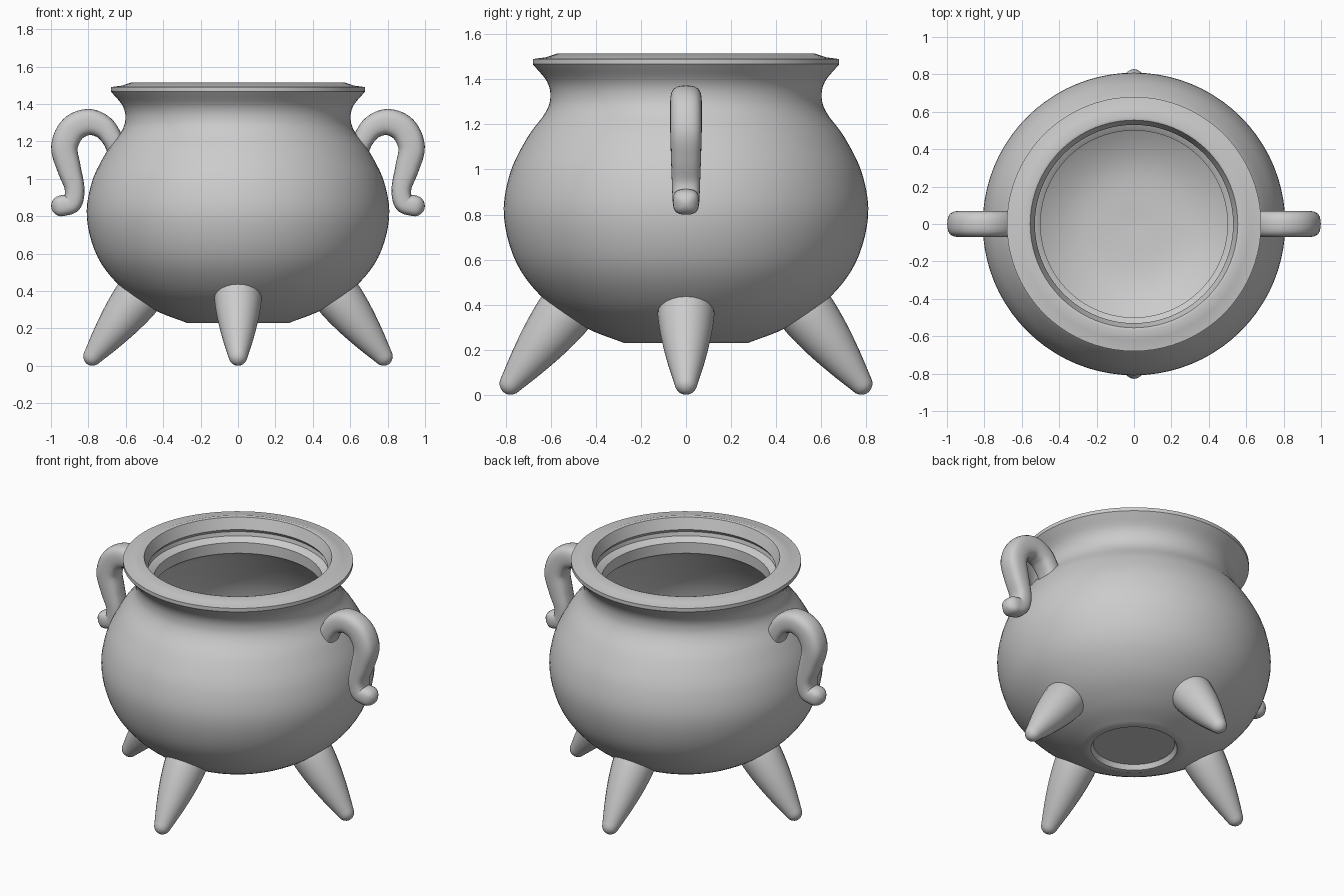
import bpy, bmesh
from math import sin, cos, pi, atan2
from mathutils import Vector, Matrix

if "Cube" in bpy.data.objects:
    bpy.data.objects.remove(bpy.data.objects["Cube"])


def spline(pts, n=5):
    """Catmull-Rom samples through tuples of any size."""
    p = [Vector(q) for q in pts]
    p = [2 * p[0] - p[1]] + p + [2 * p[-1] - p[-2]]
    out = []
    for i in range(1, len(p) - 2):
        a, b, c, d = p[i - 1:i + 3]
        for k in range(n):
            t = k / n
            out.append(0.5 * (2 * b + (c - a) * t + (2 * a - 5 * b + 4 * c - d) * t**2
                              + (3 * b - a - 3 * c + d) * t**3))
    return out + [p[-2]]


def skin(name, rings, angle=40):
    """Bridge equal-sized rings of points into a closed smooth-shaded object."""
    bm = bmesh.new()
    vr = [[bm.verts.new(co) for co in r] for r in rings]
    n = len(vr[0])
    for a, b in zip(vr, vr[1:]):
        for i in range(n):
            j = (i + 1) % n
            bm.faces.new((a[i], a[j], b[j], b[i]))
    bm.faces.new(vr[0][::-1])
    bm.faces.new(vr[-1])
    bmesh.ops.recalc_face_normals(bm, faces=bm.faces)
    me = bpy.data.meshes.new(name)
    bm.to_mesh(me)
    bm.free()
    ob = bpy.data.objects.new(name, me)
    bpy.context.collection.objects.link(ob)
    bpy.ops.object.select_all(action='DESELECT')
    ob.select_set(True)
    bpy.context.view_layer.objects.active = ob
    bpy.ops.object.shade_smooth_by_angle(angle=angle * pi / 180)
    return ob


def lathe(name, profile, n):
    return skin(name, [[(r * cos(2 * pi * i / n), r * sin(2 * pi * i / n), z)
                        for i in range(n)] for r, z in profile])


# Pot: recessed foot, round belly, flared rim, stepped mouth, hollow inside
foot = [(0.02, 0.265), (0.24, 0.265), (0.255, 0.235)]
belly = spline([(0.275, 0.23), (0.45, 0.30), (0.62, 0.415), (0.75, 0.58), (0.808, 0.79),
                (0.782, 0.98), (0.705, 1.14), (0.625, 1.25), (0.602, 1.32),
                (0.617, 1.39), (0.68, 1.467)])
rim = [(0.68, 1.49), (0.62, 1.498), (0.57, 1.515), (0.555, 1.51), (0.53, 1.44),
       (0.545, 1.42), (0.54, 1.395), (0.52, 1.385), (0.50, 1.37), (0.50, 1.30)]
inside = spline([(0.53, 1.275), (0.64, 1.11), (0.71, 0.96), (0.735, 0.79), (0.68, 0.61),
                 (0.55, 0.47), (0.32, 0.355), (0.02, 0.33)])
lathe("cauldron_pot", foot + [tuple(v) for v in belly] + rim + [tuple(v) for v in inside], 80)

# Four splayed tapering legs
leg_profile = [(0.05 * sin(a), -0.05 * cos(a)) for a in (0.1, 0.4, 0.8, 1.2)]
leg_profile += [tuple(v) for v in spline([(0.051, 0.0), (0.082, 0.12), (0.109, 0.25),
                                          (0.125, 0.37), (0.125, 0.44)], 4)]
tilt = atan2(-0.26, 0.34)
for i, side in enumerate(("right", "back", "left", "front")):
    leg = lathe(side + "_leg", leg_profile, 24)
    leg.matrix_world = (Matrix.Rotation(i * pi / 2, 4, 'Z')
                        @ Matrix.Translation((0.778, 0, 0.05))
                        @ Matrix.Rotation(tilt, 4, 'Y'))

# Two scrolled handles: (x, z, in-plane radius, half width)
path = spline([(0.635, 1.13, 0.055, 0.065), (0.67, 1.21, 0.055, 0.07),
               (0.72, 1.275, 0.063, 0.07), (0.80, 1.303, 0.07, 0.07),
               (0.885, 1.265, 0.073, 0.07), (0.928, 1.17, 0.071, 0.07),
               (0.905, 1.06, 0.064, 0.067), (0.874, 0.95, 0.053, 0.063),
               (0.887, 0.872, 0.053, 0.06), (0.943, 0.855, 0.056, 0.058)], 6)


def section(x, z, d, r, w, m, n=24):
    """Rounded-square ring across direction d in the xz plane."""
    pts = []
    for i in range(n):
        c, s = cos(2 * pi * i / n), sin(2 * pi * i / n)
        k = (c**4 + s**4) ** -0.25 * 0.6 + 0.4
        pts.append((m * (x - d.y * c * k * r), s * k * w, z + d.x * c * k * r))
    return pts


for name, m in (("left_handle", -1), ("right_handle", 1)):
    rings = []
    for i, (x, z, r, w) in enumerate(path):
        a, b = path[max(i - 1, 0)], path[min(i + 1, len(path) - 1)]
        d = Vector((b[0] - a[0], b[1] - a[1])).normalized()
        rings.append(section(x, z, d, r, w, m))
    # Rounded tip
    for t in (0.3, 0.6, 0.9, 1.2, 1.45):
        rings.append(section(x + d.x * r * sin(t), z + d.y * r * sin(t), d,
                             r * cos(t), w * cos(t), m))
    skin(name, rings, 60)
